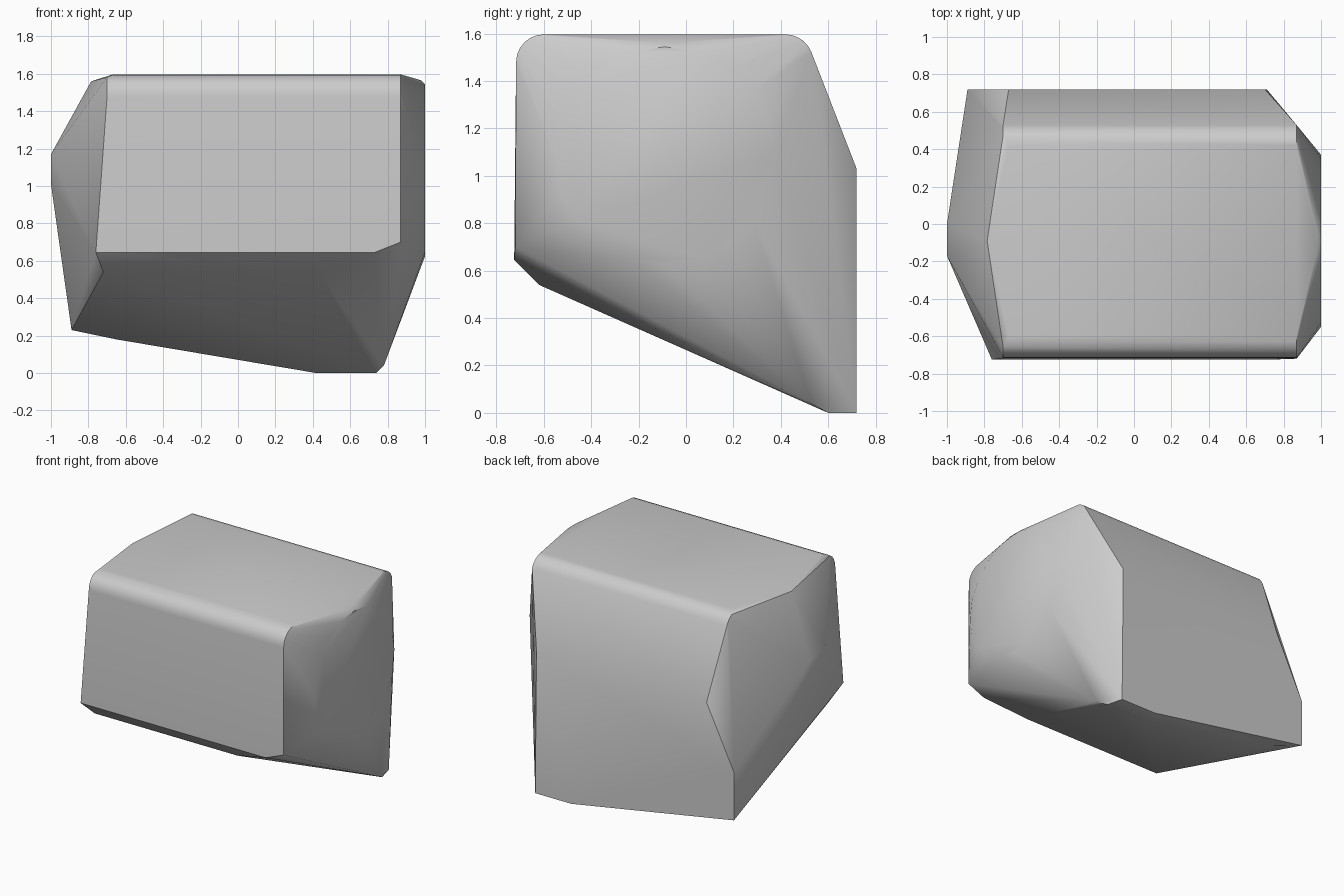
import bpy
import bmesh
from math import sin, cos, pi, radians

cube = bpy.data.objects.get("Cube")
if cube:
    bpy.data.objects.remove(cube)


def arc(cy, cz, r, start, end, steps):
    """Points (y, z) on an arc, angles in degrees."""
    angles = [radians(start + (end - start) * i / steps) for i in range(steps + 1)]
    return [(cy + r * cos(a), cz + r * sin(a)) for a in angles]


points = []

# Rounded upper edges, swept along x; the crown is a little shorter at the left end
shoulder = arc(-0.60, 1.48, 0.117, 180, 90, 6) + arc(0.42, 1.48, 0.117, 90, 22, 5)
for y, z in shoulder:
    points += [(-0.67 if z > 1.59 else -0.70, y, z), (0.87, y, z)]

# Round flat boss on the +x end
for y, z in arc(-0.09, 1.085, 0.46, 0, 342, 19):
    points.append((1.0, y, z))
points += [(0.98, -0.14, 1.565), (0.98, -0.04, 1.565)]

# Front face, lower edge
points += [(-0.76, -0.725, 0.645), (0.73, -0.725, 0.645), (0.87, -0.72, 0.70)]

# Flat back face
for x, z in [(0.70, 1.03), (-0.67, 1.03), (-0.89, 0.58),
             (-0.89, 0.23), (0.42, 0), (0.71, 0)]:
    points.append((x, 0.72, z))

# Sloping underside
points += [(-0.72, -0.62, 0.54), (0.43, -0.62, 0.54), (-0.65, 0.62, 0.18),
           (0.42, 0.60, 0), (0.74, 0.60, 0), (0.78, 0.53, 0.04)]

# Faceted peak on the -x end
points += [(-1, 0, 1.15), (-1, -0.17, 1.17), (-1, -0.17, 1.01),
           (-0.785, -0.09, 1.56)]

# Wrap the points in a closed convex shell
bm = bmesh.new()
for p in points:
    bm.verts.new(p)
hull = bmesh.ops.convex_hull(bm, input=bm.verts)
loose = [v for v in bm.verts if not v.link_faces]
bmesh.ops.delete(bm, geom=loose, context='VERTS')
bmesh.ops.dissolve_limit(bm, angle_limit=radians(0.5), verts=bm.verts, edges=bm.edges)
bmesh.ops.recalc_face_normals(bm, faces=bm.faces)
mesh = bpy.data.meshes.new("faceted_block")
bm.to_mesh(mesh)
bm.free()
block = bpy.data.objects.new("faceted_block", mesh)
bpy.context.collection.objects.link(block)

# Plain grey surface
grey = bpy.data.materials.new("light_grey")
grey.use_nodes = True
colour = (0.6, 0.6, 0.6, 1)
grey.diffuse_color = colour
grey.node_tree.nodes["Principled BSDF"].inputs["Base Color"].default_value = colour
mesh.materials.append(grey)

# Soft shading with crisp main edges
bpy.ops.object.select_all(action='DESELECT')
block.select_set(True)
bpy.context.view_layer.objects.active = block
bpy.ops.object.shade_smooth_by_angle(angle=radians(30))
